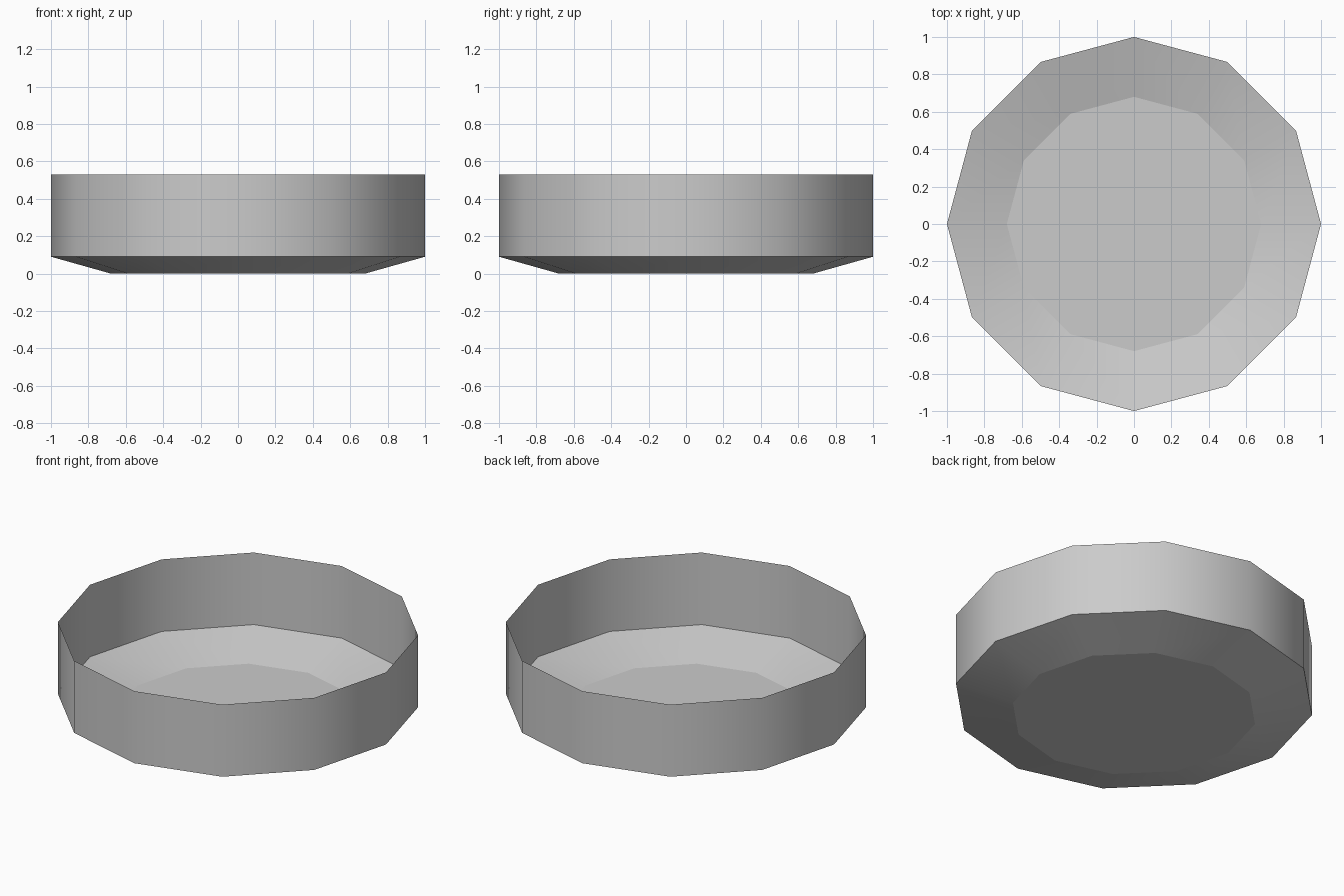
import bpy
import bmesh
from math import cos, sin, tau

cube = bpy.data.objects.get("Cube")
if cube:
    bpy.data.objects.remove(cube, do_unlink=True)

SIDES = 12
RIM_Z, WALL_Z = 0.53, 0.09
OUTER_R, FLOOR_R = 1.0, 0.68

grey = bpy.data.materials.new("plain grey")
grey.use_nodes = True
grey.diffuse_color = (0.6, 0.6, 0.6, 1)
grey.node_tree.nodes["Principled BSDF"].inputs["Base Color"].default_value = (0.6, 0.6, 0.6, 1)


def ring(bm, radius, z):
    return [bm.verts.new((radius * cos(tau * i / SIDES), radius * sin(tau * i / SIDES), z))
            for i in range(SIDES)]


def make_part(name, lower, upper=None):
    """Band between two (radius, z) rings, or a flat disc facing down."""
    bm = bmesh.new()
    low = ring(bm, *lower)
    if upper:
        high = ring(bm, *upper)
        for i in range(SIDES):
            j = (i + 1) % SIDES
            bm.faces.new((low[i], low[j], high[j], high[i])).smooth = True
    else:
        bm.faces.new(low[::-1])
    mesh = bpy.data.meshes.new(name)
    bm.to_mesh(mesh)
    bm.free()
    mesh.materials.append(grey)
    obj = bpy.data.objects.new(name, mesh)
    bpy.context.collection.objects.link(obj)
    return obj


# Thin open tray: upright wall, shallow sloped base, flat floor
make_part("wall", (OUTER_R, WALL_Z), (OUTER_R, RIM_Z))
make_part("sloped_base", (FLOOR_R, 0), (OUTER_R, WALL_Z))
make_part("floor", (FLOOR_R, 0))
